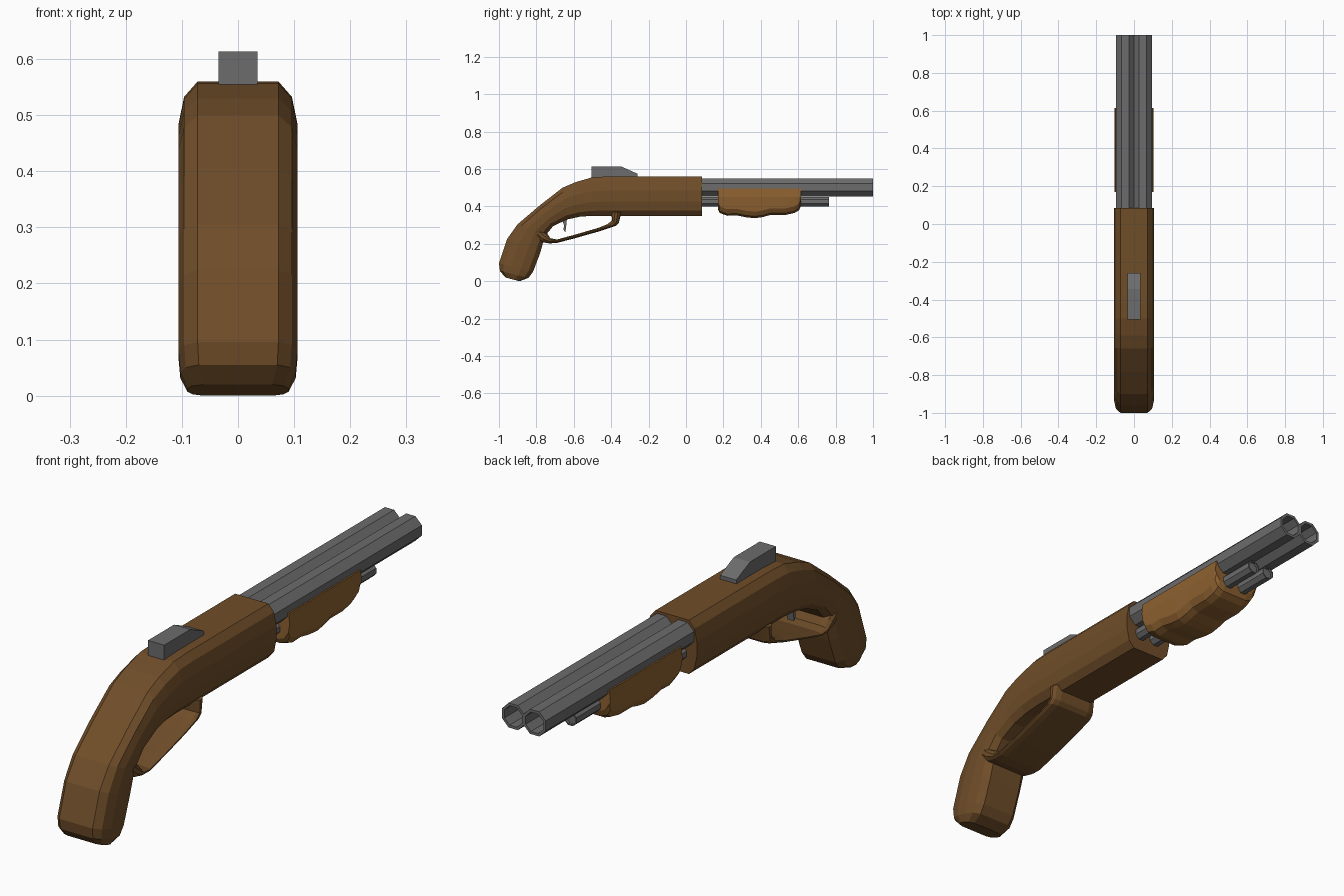
import bpy, bmesh, math

if "Cube" in bpy.data.objects:
    bpy.data.objects.remove(bpy.data.objects["Cube"])


def material(name, rgb):
    m = bpy.data.materials.new(name)
    m.diffuse_color = (*rgb, 1)
    m.use_nodes = True
    m.node_tree.nodes["Principled BSDF"].inputs["Base Color"].default_value = m.diffuse_color
    return m


WALNUT = material("dark_wood", (0.16, 0.075, 0.022))
OAK = material("light_wood", (0.27, 0.12, 0.03))
STEEL = material("steel", (0.15, 0.15, 0.15))


def loft(name, rings, mat, closed=False):
    """Skin equal-length rings of points; cap the ends, or join last to first."""
    bm = bmesh.new()
    vs = [[bm.verts.new(p) for p in r] for r in rings]
    n = len(vs[0])
    pairs = list(zip(vs, vs[1:]))
    if closed:
        pairs.append((vs[-1], vs[0]))
    else:
        bm.faces.new(vs[0])
        bm.faces.new(vs[-1])
    for a, b in pairs:
        for i in range(n):
            j = (i + 1) % n
            bm.faces.new((a[i], a[j], b[j], b[i]))
    bmesh.ops.recalc_face_normals(bm, faces=bm.faces)
    me = bpy.data.meshes.new(name)
    bm.to_mesh(me)
    bm.free()
    me.materials.append(mat)
    ob = bpy.data.objects.new(name, me)
    bpy.context.collection.objects.link(ob)
    return ob


def rounded_ring(top, bottom, scale=1.0):
    """Chamfered rectangular section spanning two (y, z) points."""
    half = [(0.072, 0), (0.096, 0.13), (0.106, 0.36),
            (0.106, 0.64), (0.096, 0.87), (0.072, 1)]
    pts = [(x, t) for x, t in half] + [(-x, t) for x, t in reversed(half)]
    return [(x * scale,
             top[0] + (bottom[0] - top[0]) * t,
             top[1] + (bottom[1] - top[1]) * t) for x, t in pts]


def extrude(name, profile, w, mat):
    return loft(name, [[(x, y, z) for y, z in profile] for x in (-w, w)], mat)


def tube(name, x, z, r, y0, y1, wall, depth):
    """Octagonal tube along y with a bore at the far end."""
    def ring(rad, y):
        return [(x + rad * math.cos(math.pi * (k + 0.5) / 4), y,
                 z + rad * math.sin(math.pi * (k + 0.5) / 4)) for k in range(8)]
    return loft(name, [ring(r, y0), ring(r, y1),
                       ring(r - wall, y1), ring(r - wall, y1 - depth)], STEEL)


# Stock and pistol grip: upper/outer point, lower/inner point, width factor
stock = [
    ((0.085, 0.56), (0.085, 0.35), 1), ((-0.42, 0.56), (-0.41, 0.35), 1),
    ((-0.50, 0.556), (-0.50, 0.35), 1), ((-0.59, 0.53), (-0.567, 0.345), 1),
    ((-0.66, 0.50), (-0.636, 0.33), 1), ((-0.78, 0.407), (-0.71, 0.295), 1),
    ((-0.90, 0.305), (-0.755, 0.24), 1), ((-0.957, 0.225), (-0.78, 0.15), 1),
    ((-1.0, 0.096), (-0.818, 0.05), 1), ((-0.995, 0.055), (-0.842, 0.018), 0.97),
    ((-0.965, 0.02), (-0.89, 0.0), 0.85)]
loft("stock", [rounded_ring(*s) for s in stock], WALNUT)

# Trigger guard: broad thin band below the stock
guard = [
    ((-0.40, 0.37), (-0.345, 0.37)), ((-0.395, 0.325), (-0.36, 0.31)),
    ((-0.42, 0.305), (-0.375, 0.296)), ((-0.47, 0.285), (-0.47, 0.265)),
    ((-0.59, 0.25), (-0.59, 0.231)), ((-0.69, 0.223), (-0.69, 0.205)),
    ((-0.725, 0.23), (-0.73, 0.202)), ((-0.742, 0.255), (-0.775, 0.21)),
    ((-0.77, 0.28), (-0.81, 0.235))]
loft("trigger_guard", [rounded_ring(a, b, 0.97) for a, b in guard], WALNUT)

# Trigger
extrude("trigger", [(-0.67, 0.35), (-0.635, 0.35), (-0.64, 0.30), (-0.645, 0.262),
                    (-0.655, 0.275), (-0.652, 0.30)], 0.015, STEEL)

# Rear sight block
extrude("rear_sight", [(-0.505, 0.54), (-0.505, 0.613), (-0.345, 0.613),
                       (-0.26, 0.575), (-0.26, 0.54)], 0.035, STEEL)

# Twin barrels and the two thinner tubes beneath them
for side, s in (("left", -1), ("right", 1)):
    tube(side + "_barrel", s * 0.046, 0.502, 0.052, 0.06, 1.0, 0.011, 0.4)
    tube(side + "_lower_tube", s * 0.036, 0.425, 0.028, 0.06, 0.765, 0.005, 0.01)

# Fore-end with a wavy underside: (y, underside z)
waves = [(0.17, 0.385), (0.18, 0.365), (0.22, 0.35), (0.27, 0.352), (0.32, 0.342),
         (0.37, 0.337), (0.41, 0.343), (0.45, 0.354), (0.53, 0.354), (0.58, 0.365),
         (0.605, 0.38), (0.615, 0.405)]
rings = []
for y, b in waves:
    half = [(0.1, 0.495), (0.104, 0.45), (0.098, b + 0.035), (0.082, b + 0.01), (0.055, b)]
    rings.append([(x, y, z) for x, z in half] + [(-x, y, z) for x, z in reversed(half)])
loft("fore_end", rings, OAK)
